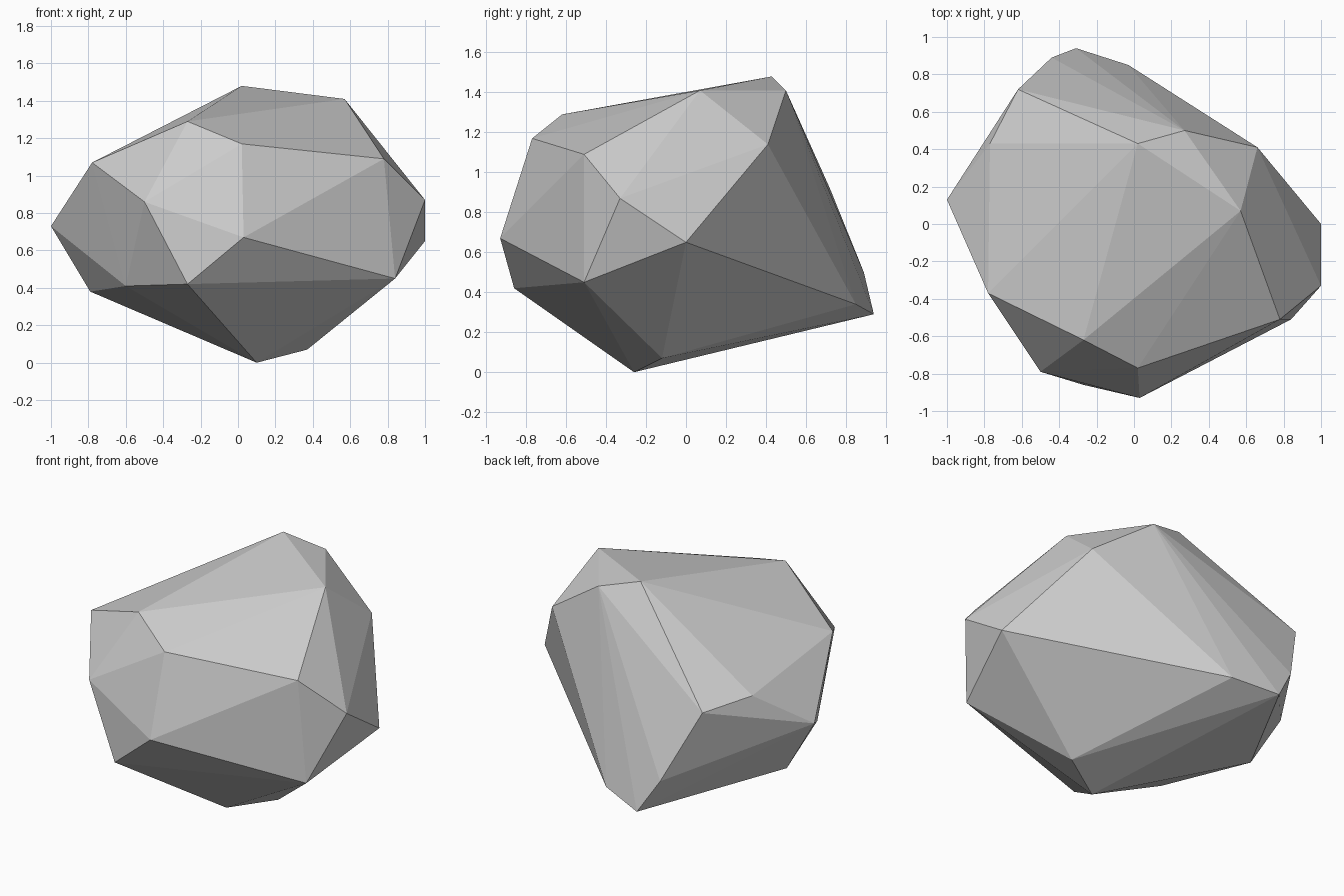
import bpy
import bmesh

default_cube = bpy.data.objects.get("Cube")
if default_cube:
    bpy.data.objects.remove(default_cube, do_unlink=True)

# Corner points of the boulder, grouped by region
crown = [(.02, .43, 1.48), (.57, .07, 1.41), (.27, .5, 1.41),
         (-.27, -.62, 1.29), (.02, -.77, 1.17), (.66, .41, 1.14),
         (.78, -.51, 1.09), (-.78, -.37, 1.07)]
shoulder = [(-.77, .43, .96), (-.62, .72, .92), (-.5, -.79, .86),
            (1, -.33, .87), (1, 0, .65), (-1, .13, .73), (.03, -.93, .67)]
underside = [(.84, -.51, .45), (-.27, -.86, .42), (-.6, -.47, .41),
             (-.79, .11, .38), (.37, -.12, .07), (.1, -.26, 0)]
back_spur = [(-.44, .89, .5), (-.03, .85, .34), (-.31, .94, .29)]


def make_stone(color):
    material = bpy.data.materials.new("stone grey")
    material.use_nodes = True
    material.diffuse_color = color
    shader = material.node_tree.nodes["Principled BSDF"]
    shader.inputs["Base Color"].default_value = color
    shader.inputs["Roughness"].default_value = 0.9
    return material


def make_hull(name, points, material):
    """Wrap the points in a flat-faced convex shell."""
    bm = bmesh.new()
    for point in points:
        bm.verts.new(point)
    result = bmesh.ops.convex_hull(bm, input=list(bm.verts))
    inside = [item for item in result["geom_interior"]
              if isinstance(item, bmesh.types.BMVert)]
    bmesh.ops.delete(bm, geom=inside, context="VERTS")
    bmesh.ops.recalc_face_normals(bm, faces=list(bm.faces))
    for face in bm.faces:
        face.smooth = False
    mesh = bpy.data.meshes.new(name)
    bm.to_mesh(mesh)
    bm.free()
    mesh.materials.append(material)
    obj = bpy.data.objects.new(name, mesh)
    bpy.context.collection.objects.link(obj)
    return obj


# Faceted boulder
stone = make_stone((.6, .6, .6, 1))
make_hull("boulder", crown + shoulder + underside + back_spur, stone)
